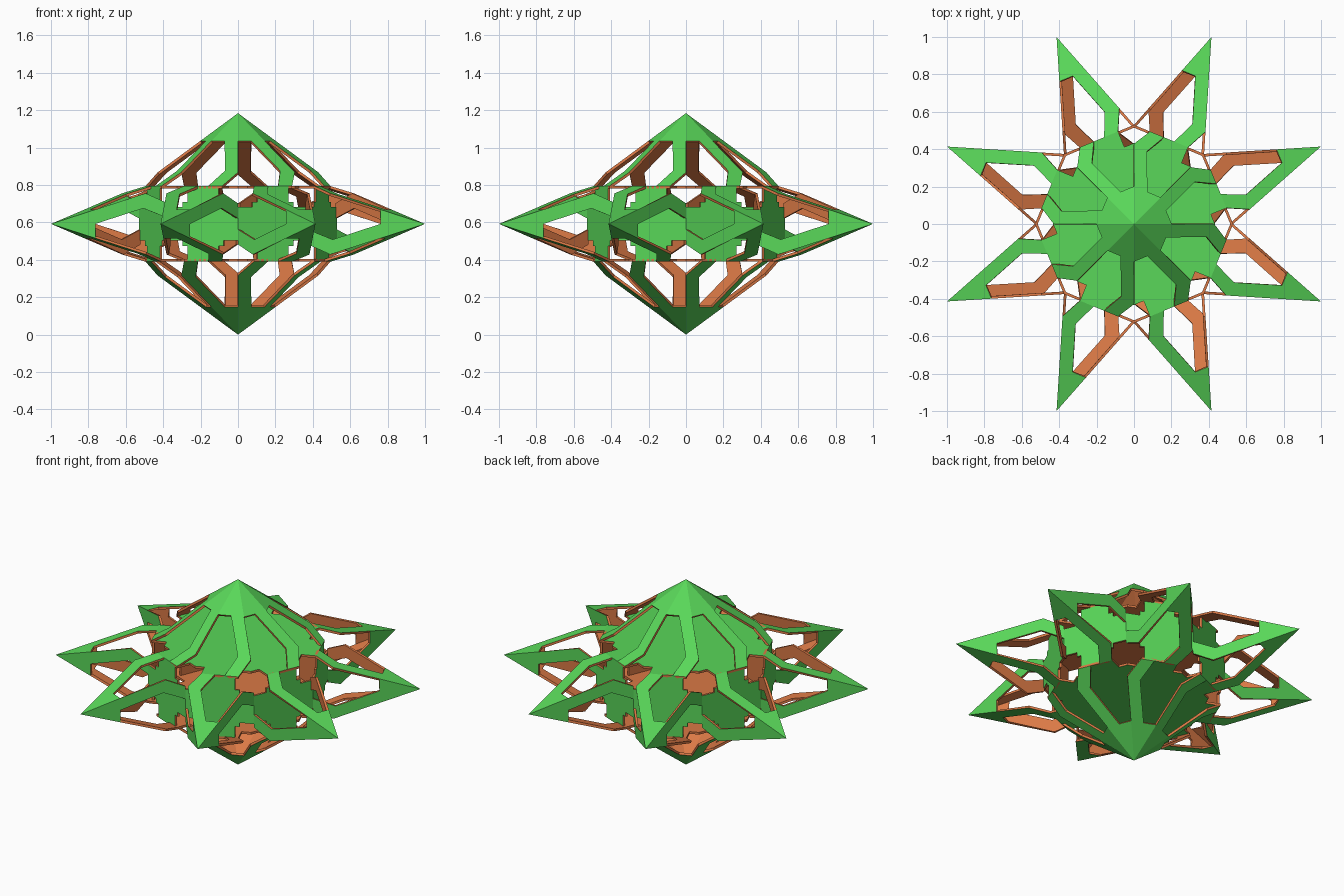
import bpy, bmesh
from math import sin, cos, pi
from mathutils import Vector

if "Cube" in bpy.data.objects:
    bpy.data.objects.remove(bpy.data.objects["Cube"])

R, TIP, MID, HALF, APEX = 0.53, 1.082, 0.592, 0.202, 0.592
THICK = 0.014


def material(name, col):
    m = bpy.data.materials.new(name)
    m.diffuse_color = col
    m.use_nodes = True
    m.node_tree.nodes["Principled BSDF"].inputs["Base Color"].default_value = m.diffuse_color
    return m


GREEN = material("outer_green", (0.1, 0.68, 0.1, 1))
ORANGE = material("inner_orange", (0.70, 0.19, 0.06, 1))


def ring(i, z):
    a = i * pi / 4
    return Vector((R * cos(a), R * sin(a), z))


def make(name, polys):
    """Weld flat panels into a thin shell: green outside, orange inside and rims."""
    bm = bmesh.new()
    for p in polys:
        bm.faces.new([bm.verts.new(c) for c in p])
    bmesh.ops.remove_doubles(bm, verts=bm.verts, dist=0.002)
    me = bpy.data.meshes.new(name)
    bm.to_mesh(me)
    bm.free()
    ob = bpy.data.objects.new(name, me)
    bpy.context.collection.objects.link(ob)
    me.materials.append(GREEN)
    me.materials.append(ORANGE)
    s = ob.modifiers.new("thickness", 'SOLIDIFY')
    s.thickness = THICK
    s.offset = -1
    s.material_offset = 1
    s.material_offset_rim = 1


def hook(apex, left, right):
    """Solid tip of a triangle with one bent leg down its right-hand side."""
    mid = (left + right) / 2
    u = (right - left).normalized()
    v = apex - mid
    h = v.length
    v.normalize()
    hw = (right - left).length / 2

    def side(t):
        return hw * (1 - t)
    cap, bend = 0.62, 0.19
    pts = [(0, 1), (side(cap), cap), (side(bend), bend), (0.11, 0), (0.03, 0),
           (side(bend) - 0.08, bend + 0.02), (0, cap), (-side(cap), cap)]
    return [mid + u * a + v * (b * h) for a, b in reversed(pts)]


def pyramid(name, apex, base):
    # base runs anticlockwise when seen from the apex
    n = len(base)
    make(name, [hook(apex, base[i], base[(i + 1) % n]) for i in range(n)])


def plate(name, base, inset, tab):
    """Inset core plate with a tab reaching the middle of each edge."""
    n = len(base)
    c = sum(base, Vector()) / n
    loop = []
    for i in range(n):
        a, b = base[i], base[(i + 1) % n]
        mid = (a + b) / 2
        u = (b - a).normalized()
        inn = (c - mid).normalized() * inset
        loop += [c + (a - c) * (1 - inset / (c - mid).length),
                 mid - u * tab + inn, mid - u * tab,
                 mid + u * tab, mid + u * tab + inn]
    make(name, [loop])


# Top and bottom pyramids with the octagon plates beneath them
top = [ring(i, MID + HALF) for i in range(8)]
bottom = [ring(-i, MID - HALF) for i in range(8)]
pyramid("top_point", Vector((0, 0, MID + APEX)), top)
pyramid("bottom_point", Vector((0, 0, MID - APEX)), bottom)
plate("top_plate", top, 0.09, 0.11)
plate("bottom_plate", bottom, 0.09, 0.11)

# Eight side spikes with the square plates behind them
for i in range(8):
    a = (i + 0.5) * pi / 4
    sq = [ring(i, MID - HALF), ring(i + 1, MID - HALF),
          ring(i + 1, MID + HALF), ring(i, MID + HALF)]
    pyramid(f"side_spike_{i}", Vector((TIP * cos(a), TIP * sin(a), MID)), sq)
    plate(f"side_plate_{i}", sq, 0.085, 0.09)
